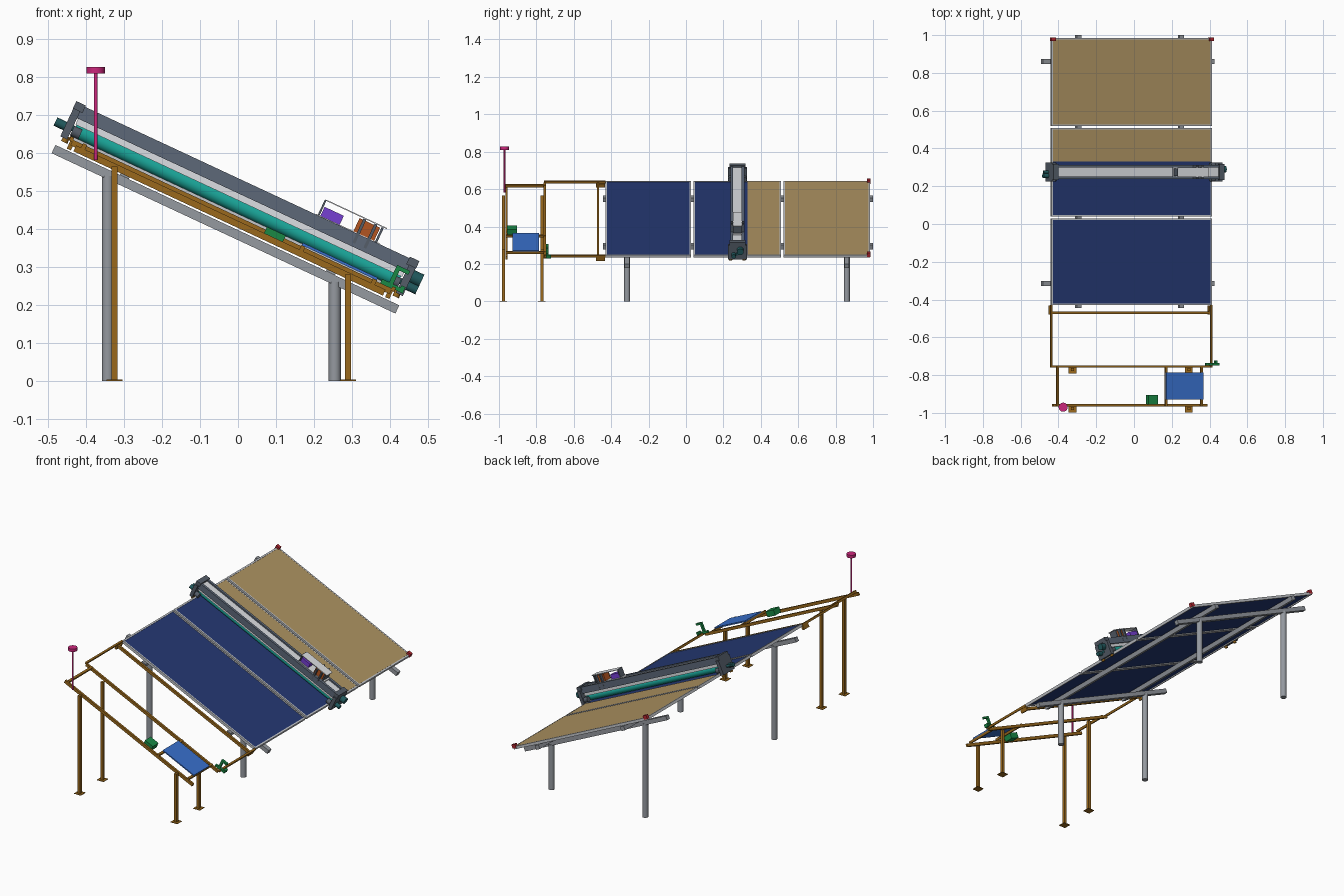
import bpy, bmesh, math
from mathutils import Matrix, Vector

if "Cube" in bpy.data.objects:
    bpy.data.objects.remove(bpy.data.objects["Cube"])

# Slope frame: local x runs down the slope, y is across, z is off the surface
SLOPE = Matrix.Translation((-0.012, 0, 0.445)) @ Matrix.Rotation(math.radians(25), 4, 'Y')
FLAT = Matrix.Identity(4)
COLORS = {
    'navy': (0.018, 0.04, 0.17), 'dust': (0.42, 0.29, 0.12), 'frame': (0.55, 0.57, 0.60),
    'steel': (0.30, 0.32, 0.35), 'bronze': (0.32, 0.14, 0.012), 'teal': (0.01, 0.38, 0.32),
    'dark': (0.09, 0.11, 0.14), 'slate': (0.11, 0.14, 0.19), 'white': (0.72, 0.74, 0.77),
    'motor': (0.015, 0.10, 0.11), 'purple': (0.18, 0.05, 0.65), 'orange': (0.45, 0.09, 0.015),
    'green': (0.01, 0.25, 0.06), 'blue': (0.04, 0.16, 0.60), 'pink': (0.60, 0.02, 0.20),
    'red': (0.45, 0.02, 0.03)}
mats = {}


def finish(name, bm, color, frame):
    mesh = bpy.data.meshes.new(name)
    bm.to_mesh(mesh)
    bm.free()
    ob = bpy.data.objects.new(name, mesh)
    bpy.context.collection.objects.link(ob)
    ob.matrix_world = frame
    if color not in mats:
        mats[color] = bpy.data.materials.new(color)
        mats[color].diffuse_color = (*COLORS[color], 1)
    mesh.materials.append(mats[color])
    return ob


def box(name, xr, yr, zr, color, frame=SLOPE):
    lo, hi = Vector((xr[0], yr[0], zr[0])), Vector((xr[1], yr[1], zr[1]))
    bm = bmesh.new()
    m = Matrix.Translation((lo + hi) / 2) @ Matrix.Diagonal((*(hi - lo), 1))
    bmesh.ops.create_cube(bm, size=1, matrix=m)
    return finish(name, bm, color, frame)


def rod(name, a, b, r, color, frame=SLOPE, seg=32):
    a, b = Vector(a), Vector(b)
    d = b - a
    bm = bmesh.new()
    m = Matrix.Translation((a + b) / 2) @ d.to_track_quat('Z', 'Y').to_matrix().to_4x4()
    bmesh.ops.create_cone(bm, cap_ends=True, segments=seg, radius1=r, radius2=r,
                          depth=d.length, matrix=m)
    ob = finish(name, bm, color, frame)
    bpy.ops.object.select_all(action='DESELECT')
    ob.select_set(True)
    bpy.context.view_layer.objects.active = ob
    bpy.ops.object.shade_smooth_by_angle()
    return ob


def around(c, w):
    return (c - w / 2, c + w / 2)


# Panel mounting: posts, sloping rafters, purlins
for y in (-0.315, 0.86):
    box('rafter', (-0.5, 0.5), around(y, 0.025), (-0.062, -0.038), 'steel')
    rod('rear_post', (-0.343, y, 0), (-0.343, y, 0.54), 0.016, 'steel', FLAT)
    rod('front_post', (0.255, y, 0), (0.255, y, 0.26), 0.016, 'steel', FLAT)
for u in (-0.3, 0.3):
    box('purlin', around(u, 0.026), (-0.445, 1.0), (-0.038, -0.014), 'steel')

# Solar panels with aluminium edge frames
for y0, y1 in ((-0.43, 0.028), (0.04, 0.508), (0.52, 0.985)):
    box('panel_glass', (-0.462, 0.462), (y0 + 0.006, y1 - 0.006), (-0.008, -0.001), 'navy')
    for s in (-1, 1):
        box('panel_end_frame', around(s * 0.464, 0.009), (y0, y1), (-0.014, 0.001), 'frame')
    for y in (y0 + 0.004, y1 - 0.004):
        box('panel_side_frame', (-0.46, 0.46), around(y, 0.008), (-0.014, 0.001), 'frame')
# Dust on the uncleaned area
for y0, y1 in ((0.33, 0.50), (0.528, 0.977)):
    box('dust_layer', (-0.459, 0.459), (y0, y1), (-0.001, 0.0005), 'dust')
for s in (-1, 1):
    box('corner_sensor', around(s * 0.462, 0.024), around(0.978, 0.018), (-0.008, 0.014), 'red')

# Docking frame: sloping rails and cross rails
for y, h in ((-0.96, 0.45), (-0.755, 0.464), (-0.47, 0.464)):
    n = (-0.033, -0.016) if y < -0.9 else (-0.022, -0.006)
    box('dock_slope_rail', (-h, h), around(y, 0.012), n, 'bronze')
for s in (-1, 1):
    box('dock_edge_rail', around(s * 0.468, 0.01), (-0.76, -0.43), (-0.012, 0.0), 'bronze')
    box('dock_coupler', around(s * 0.463, 0.012), (-0.48, -0.432), (-0.034, -0.012), 'bronze')
for u in (-0.43, 0.205, 0.413):
    box('dock_cross_rail', around(u, 0.012), (-0.966, -0.75), (-0.016, -0.003), 'bronze')
for x, top in ((-0.325, 0.565), (0.29, 0.28)):
    for y in (-0.977, -0.771):
        box('dock_leg', around(x, 0.016), around(y, 0.016), (0, top), 'bronze', FLAT)
        box('dock_foot', around(x, 0.042), around(y, 0.042), (0, 0.003), 'bronze', FLAT)

# Dock equipment: small panel, control box, stop bracket, antenna
box('dock_solar_panel', (0.2, 0.418), (-0.928, -0.785), (-0.003, 0.004), 'blue')
box('control_box', around(0.124, 0.055), (-0.956, -0.904), (-0.03, 0.002), 'green')
box('stop_arm', (0.43, 0.495), around(-0.742, 0.012), (-0.006, 0.006), 'green')
box('stop_upright', (0.45, 0.462), around(-0.742, 0.014), (0.0, 0.055), 'green')
box('stop_top', (0.45, 0.488), around(-0.742, 0.014), (0.045, 0.056), 'green')
box('stop_hook', (0.483, 0.495), (-0.748, -0.722), (-0.006, 0.012), 'green')
rod('antenna_mast', (-0.375, -0.97, 0.582), (-0.375, -0.97, 0.812), 0.005, 'pink', FLAT, 16)
rod('antenna_disc', (-0.375, -0.97, 0.81), (-0.375, -0.97, 0.827), 0.024, 'pink', FLAT)

# Cleaning robot: brush, skirts, top beam
YC = 0.275
rod('brush', (-0.472, YC, 0.021), (0.472, YC, 0.021), 0.021, 'teal')
rod('brush_shaft', (-0.525, YC, 0.021), (0.5, YC, 0.021), 0.008, 'motor')
box('top_shell', (-0.475, 0.475), around(YC, 0.046), (0.05, 0.078), 'white')
for s in (-1, 1):
    box('side_beam', (-0.49, 0.49), around(YC + s * 0.03, 0.014), (0.05, 0.086), 'slate')
    box('side_skirt', (-0.475, 0.475), around(YC + s * 0.027, 0.004), (0.033, 0.05), 'white')

# End carriages with drive motors and wheels
for s in (-1, 1):
    box('carriage_plate', around(s * 0.488, 0.02), around(YC, 0.1), (-0.012, 0.07), 'dark')
    box('carriage_cap', around(s * 0.485, 0.028), around(YC, 0.085), (0.068, 0.09), 'dark')
    for y in (YC - 0.036, YC + 0.036):
        rod('top_wheel', (s * 0.452, y, 0.015), (s * 0.476, y, 0.015), 0.014, 'dark')
        rod('edge_roller', (s * 0.482, y, -0.022), (s * 0.482, y, -0.004), 0.009, 'bronze', seg=20)
    rod('drive_motor', (s * 0.496, YC - 0.02, 0.018), (s * 0.526, YC - 0.02, 0.018), 0.012, 'motor')
rod('brush_motor', (0.496, YC + 0.015, 0.045), (0.526, YC + 0.015, 0.045), 0.018, 'motor')

# Electronics on the beam
box('electronics_tray', (0.2, 0.385), around(YC, 0.048), (0.08, 0.088), 'white')
box('controller', around(0.24, 0.056), around(YC, 0.036), (0.088, 0.114), 'purple')
box('battery', around(0.338, 0.06), around(YC, 0.044), (0.088, 0.126), 'orange')
box('electronics_cover', (0.208, 0.385), around(YC, 0.05), (0.13, 0.133), 'white')
box('end_bracket', around(0.207, 0.005), around(YC, 0.04), (0.086, 0.132), 'dark')
for u in (0.322, 0.354):
    box('battery_strap', around(u, 0.008), around(YC, 0.075), (0.06, 0.13), 'dark')
box('battery_stop', around(0.374, 0.006), around(YC, 0.05), (0.086, 0.132), 'dark')

for m in bpy.data.materials:
    if m.users and not m.is_grease_pencil:
        m.use_nodes = True
        m.node_tree.nodes["Principled BSDF"].inputs["Base Color"].default_value = m.diffuse_color
